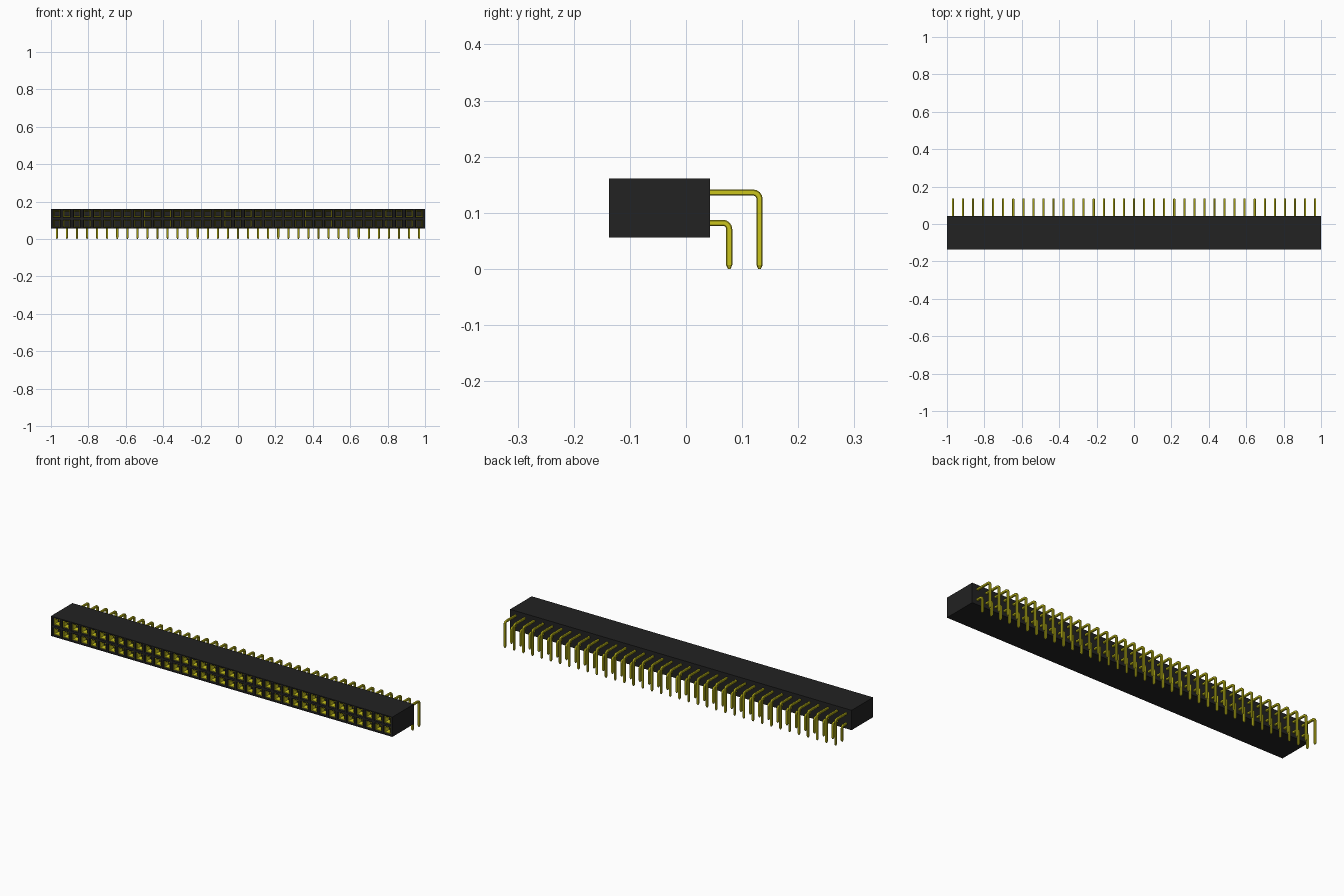
import bpy, bmesh
from mathutils import Vector

cube = bpy.data.objects.get("Cube")
if cube:
    bpy.data.objects.remove(cube)

COLUMNS, PITCH = 37, 0.0538
FRONT, BACK, BOTTOM, TOP = -0.137, 0.043, 0.056, 0.161
MIDDLE = (BOTTOM + TOP) / 2


def material(name, color, roughness):
    m = bpy.data.materials.new(name)
    m.use_nodes = True
    m.diffuse_color = color
    node = m.node_tree.nodes["Principled BSDF"]
    node.inputs["Base Color"].default_value = color
    node.inputs["Roughness"].default_value = roughness
    return m


black = material("black_plastic", (0.016, 0.016, 0.016, 1), 0.6)
gold = material("yellow_metal", (0.6, 0.56, 0.012, 1), 0.4)


def add_object(name, bm, materials):
    bmesh.ops.recalc_face_normals(bm, faces=bm.faces)
    mesh = bpy.data.meshes.new(name)
    bm.to_mesh(mesh)
    bm.free()
    for m in materials:
        mesh.materials.append(m)
    obj = bpy.data.objects.new(name, mesh)
    bpy.context.collection.objects.link(obj)
    return obj


# Housing block
bm = bmesh.new()
bmesh.ops.create_cube(bm, size=1)
for v in bm.verts:
    v.co = Vector((v.co.x * 2,
                   FRONT if v.co.y < 0 else BACK,
                   BOTTOM if v.co.z < 0 else TOP))
bm.normal_update()


def front_faces():
    return [f for f in bm.faces if f.normal.y < -0.9]


def cut_front(point, normal):
    faces = front_faces()
    edges = {e for f in faces for e in f.edges}
    verts = {v for f in faces for v in f.verts}
    bmesh.ops.bisect_plane(bm, geom=faces + list(edges) + list(verts),
                           plane_co=point, plane_no=normal)
    bm.normal_update()


# Front face divided into one cell per socket
cut_front((0, 0, MIDDLE), (0, 0, 1))
for i in range(COLUMNS + 1):
    cut_front(((i - COLUMNS / 2) * PITCH, 0, 0), (1, 0, 0))

# Sockets: flat rim, funnel, metal contact ring and its hole
cells = [f for f in front_faces()
         if abs(f.calc_center_median().x) < COLUMNS / 2 * PITCH]


def inset(thickness, depth, index):
    ring = bmesh.ops.inset_individual(bm, faces=cells, thickness=thickness,
                                      depth=depth)["faces"]
    for f in ring:
        f.material_index = index


inset(0.0085, 0, 0)
inset(0.005, -0.006, 0)
inset(0.0045, 0, 1)
inset(0.0005, -0.03, 1)
add_object("housing", bm, [black, gold])


# Bent pin: chamfered square section swept along a right-angle path
def pin_row(name, y, z, half=0.0055, chamfer=0.0018, bend=0.011):
    flat = half - chamfer
    section = [(half, -flat), (half, flat), (flat, half), (-flat, half),
               (-half, flat), (-half, -flat), (-flat, -half), (flat, -half)]
    # Each stop: position y, z, outward direction of the section, scale
    up, out = Vector((0, 0, 1)), Vector((0, 1, 0))
    stops = [(BACK - 0.004, z, up, 1)]
    for t in range(5):
        d = up.slerp(out, t / 4)
        stops.append((y - bend + bend * d.y, z - bend + bend * d.z, d, 1))
    stops += [(y, 0.007, out, 1), (y, 0, out, 0.45)]

    bm = bmesh.new()
    rings = [[bm.verts.new(Vector((a * s, py, pz)) + d * b * s)
              for a, b in section] for py, pz, d, s in stops]
    n = len(section)
    for r, q in zip(rings, rings[1:]):
        for k in range(n):
            bm.faces.new((r[k], r[(k + 1) % n], q[(k + 1) % n], q[k]))
    bm.faces.new(rings[0])
    bm.faces.new(rings[-1])
    obj = add_object(name, bm, [gold])
    obj.location.x = -(COLUMNS - 1) / 2 * PITCH
    array = obj.modifiers.new("columns", 'ARRAY')
    array.count = COLUMNS
    array.use_relative_offset = False
    array.use_constant_offset = True
    array.constant_offset_displace = (PITCH, 0, 0)


pin_row("lower_pins", 0.077, 0.082)
pin_row("upper_pins", 0.131, 0.136)
